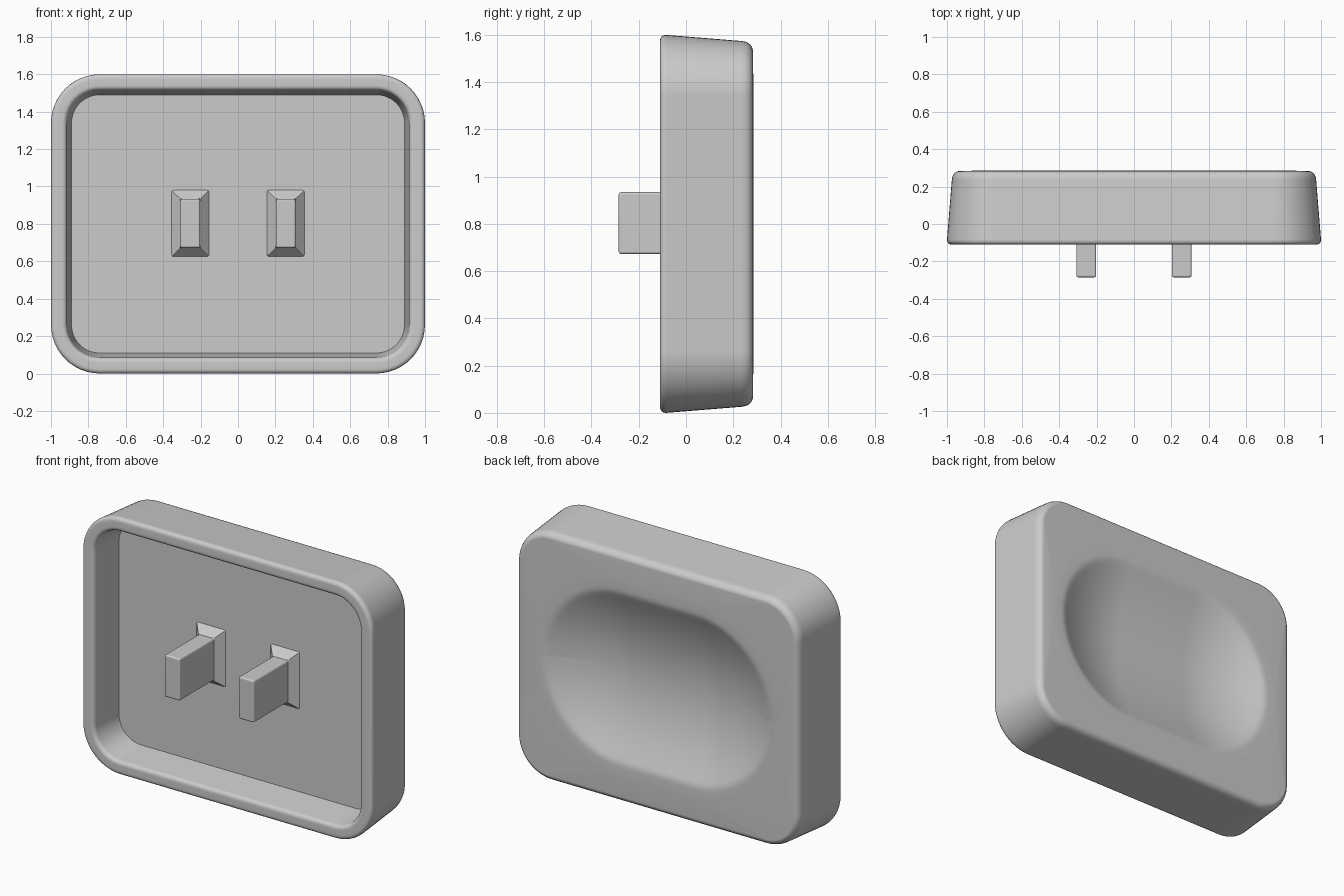
import bpy
import bmesh
from math import sin, cos, pi, sqrt
from mathutils import Vector

if "Cube" in bpy.data.objects:
    bpy.data.objects.remove(bpy.data.objects["Cube"])

CENTRE_Z = 0.8
FRONT, BACK, FLOOR = -0.11, 0.285, 0.1

grey = bpy.data.materials.new("plain grey")
grey.use_nodes = True
grey.diffuse_color = (0.6, 0.6, 0.6, 1)
grey.node_tree.nodes["Principled BSDF"].inputs["Base Color"].default_value = (0.6, 0.6, 0.6, 1)


def ring(hw, hh, r, y, cx=0, steps=12):
    """Rounded rectangle in the plane at depth y."""
    pts = []
    for q, (sx, sz) in enumerate([(1, 1), (-1, 1), (-1, -1), (1, -1)]):
        for i in range(steps + 1):
            a = (q + i / steps) * pi / 2
            pts.append((cx + sx * (hw - r) + r * cos(a), y,
                        CENTRE_Z + sz * (hh - r) + r * sin(a)))
    return pts


def round_profile(points, steps=6):
    """Round the inner corners (offset, depth, fillet) of a profile."""
    out = [Vector(points[0][:2])]
    for before, here, after in zip(points, points[1:], points[2:]):
        p = Vector(here[:2])
        a = p + (Vector(before[:2]) - p).normalized() * here[2]
        b = p + (Vector(after[:2]) - p).normalized() * here[2]
        for i in range(steps + 1):
            t = i / steps
            out.append(a * (1 - t) ** 2 + p * 2 * t * (1 - t) + b * t ** 2)
    return out


def loft(name, rings):
    bm = bmesh.new()
    loops = [[bm.verts.new(p) for p in pts] for pts in rings]
    n = len(loops[0])
    for a, b in zip(loops, loops[1:]):
        for i in range(n):
            j = (i + 1) % n
            bm.faces.new((a[i], a[j], b[j], b[i]))
    bm.faces.new(loops[0])
    bm.faces.new(loops[-1])
    bmesh.ops.recalc_face_normals(bm, faces=bm.faces)
    mesh = bpy.data.meshes.new(name)
    bm.to_mesh(mesh)
    bm.free()
    mesh.materials.append(grey)
    obj = bpy.data.objects.new(name, mesh)
    bpy.context.collection.objects.link(obj)
    return obj


def shade(obj):
    bpy.ops.object.select_all(action="DESELECT")
    obj.select_set(True)
    bpy.context.view_layer.objects.active = obj
    bpy.ops.object.shade_smooth_by_angle(angle=pi / 6)
    mod = obj.modifiers.new("Flat face normals", "WEIGHTED_NORMAL")
    mod.keep_sharp = True


# Housing: tray floor, rim, tapered outer wall, flat back
profile = round_profile([(0.11, FLOOR, 0), (0.083, FRONT, 0.025), (-0.002, FRONT, 0.03),
                         (0.03, BACK, 0.05), (0.15, BACK, 0)])[:-1]
rings = [ring(1 - d, 0.8 - d, 0.26 - d, y) for d, y in profile]

# Stadium-shaped dish sunk into the back, with a soft lip
DISH_R, DISH_DEPTH, STRAIGHT = 0.53, 0.14, 0.25
for i in range(41):
    r = 0.6 * (1 - i / 40) + 0.002
    h = 1 - (r / DISH_R) ** 2
    sink = 0 if i == 0 else DISH_DEPTH * (h + sqrt(h * h + 0.004)) / 2
    rings.append(ring(STRAIGHT + r, r, r, BACK - sink))
shade(loft("housing", rings))

# Two prongs, each with a flared foot on the tray floor
for side, name in ((1, "left_prong"), (-1, "right_prong")):
    sections = [(0.1, 0.177, FLOOR + 0.01), (0.1, 0.177, FLOOR),
                (0.053, 0.131, FLOOR - 0.05), (0.053, 0.131, -0.285)]
    rings = []
    for hw, hh, y in sections:
        rings.append([(side * 0.255 + sx * hw, y, CENTRE_Z + 0.003 + sz * hh)
                      for sx, sz in ((1, 1), (-1, 1), (-1, -1), (1, -1))])
    prong = loft(name, rings)
    bevel = prong.modifiers.new("Rounded edges", "BEVEL")
    bevel.width = 0.012
    bevel.segments = 3
    bevel.limit_method = "ANGLE"
    bevel.angle_limit = 1.3
    shade(prong)
